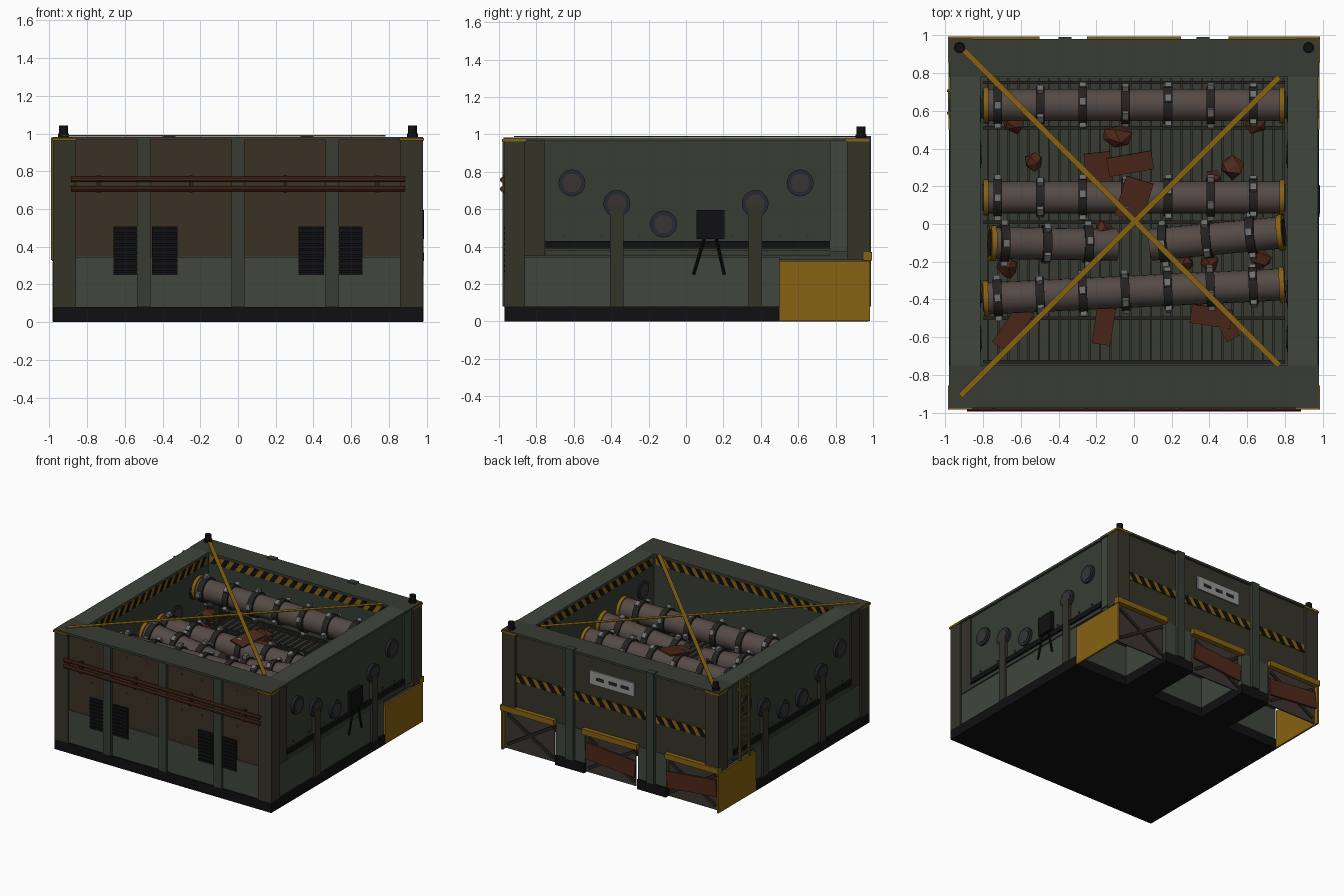
import bpy, bmesh, math, random
from mathutils import Vector, Matrix

if "Cube" in bpy.data.objects:
    bpy.data.objects.remove(bpy.data.objects["Cube"])
random.seed(4)
GREEN, LIGHT = (.038, .046, .033), (.05, .062, .046)
BROWN, POST = (.043, .03, .017), (.035, .033, .022)
BLACK, YELLOW = (.005, .005, .006), (.24, .12, .006)
RUST, STEEL, BAND = (.075, .021, .01), (.09, .068, .06), (.018, .017, .015)
SIGN, BOLT, BLUE = (.3, .31, .31), (.16, .16, .16), (.018, .021, .03)
mats = {}


def finish(name, bm, col, smooth=False):
    bmesh.ops.recalc_face_normals(bm, faces=bm.faces)
    me = bpy.data.meshes.new(name)
    bm.to_mesh(me)
    bm.free()
    if col not in mats:
        mats[col] = bpy.data.materials.new("paint_%d" % len(mats))
        mats[col].diffuse_color = (*col, 1)
    me.materials.append(mats[col])
    ob = bpy.data.objects.new(name, me)
    bpy.context.collection.objects.link(ob)
    if smooth:
        bpy.ops.object.select_all(action='DESELECT')
        ob.select_set(True)
        bpy.context.view_layer.objects.active = ob
        bpy.ops.object.shade_smooth_by_angle(angle=math.radians(35))
    return ob


def add_box(bm, c, s, rot=None):
    m = Matrix.Translation(c) @ (rot or Matrix()) @ Matrix.Diagonal((*s, 1))
    bmesh.ops.create_cube(bm, size=1, matrix=m)


def boxes(name, col, items):
    bm = bmesh.new()
    for x0, x1, y0, y1, z0, z1 in items:
        add_box(bm, ((x0+x1)/2, (y0+y1)/2, (z0+z1)/2), (abs(x1-x0), abs(y1-y0), abs(z1-z0)))
    return finish(name, bm, col)


def add_rod(bm, p, q, r, n=16):
    p, q = Vector(p), Vector(q)
    d = q - p
    m = Matrix.Translation((p+q)/2) @ d.to_track_quat('Z', 'Y').to_matrix().to_4x4()
    bmesh.ops.create_cone(bm, cap_ends=True, segments=n, radius1=r, radius2=r, depth=d.length, matrix=m)


def rods(name, col, items, n=16):
    bm = bmesh.new()
    for p, q, r in items:
        add_rod(bm, p, q, r, n)
    return finish(name, bm, col, True)


def both(x0, x1, *rest):
    return [(x0, x1, *rest), (-x1, -x0, *rest)]


def hazard(name, p, q, h, normal):
    # yellow strip with slanted black bars, raised along the normal
    p, q, n = Vector(p), Vector(q), Vector(normal)
    d, up = (q-p).normalized(), Vector((0, 0, h))
    L = (q-p).length
    k = max(2, round(L/.09))
    st = L/k
    spans = [("yellow", YELLOW, 0, [(0, L, 0)]), ("black", BLACK, .003, [(i*st, i*st+st*.5, st*.5) for i in range(k)])]
    for tag, col, off, sp in spans:
        bm = bmesh.new()
        for a, b, sk in sp:
            base = [p+d*a, p+d*b, p+d*(b+sk)+up, p+d*(a+sk)+up]
            lo = [bm.verts.new(v-n*.004) for v in base]
            hi = [bm.verts.new(v+n*(.004+off)) for v in base]
            bm.faces.new(lo)
            bm.faces.new(hi)
            for i in range(4):
                bm.faces.new((lo[i], lo[(i+1) % 4], hi[(i+1) % 4], hi[i]))
        finish(name + "_" + tag, bm, col)


# base with three rear bays
def footprint(w, y0, y1, z0, z1):
    return [(-w, w, y0, .5, z0, z1)] + both(.24, .5, .5, y1, z0, z1)


boxes("base_skirt", BLACK, footprint(.98, -.97, .975, 0, .08))
boxes("lower_body", LIGHT, footprint(.965, -.96, .965, .08, .345))
boxes("floor_block", GREEN, [(-.955, .955, -.95, .955, .33, .53)])

# walls and rim
boxes("side_walls", GREEN, both(.82, .955, -.95, .955, .53, .965))
boxes("front_wall", BROWN, [(-.86, .86, -.955, -.78, .35, .965)])
boxes("rear_wall", POST, [(-.86, .86, .8, .96, .345, .965)])
boxes("inner_liners", GREEN, [(-.83, .83, -.79, -.757, .53, .965), (-.83, .83, .787, .81, .53, .965)])
boxes("rim_ends", GREEN, [(-.98, .98, -.975, -.75, .965, .983), (-.98, .98, .78, .98, .965, .983)])
boxes("rim_sides", LIGHT, both(.815, .975, -.75, .78, .965, .983))
boxes("corner_posts", POST, both(.86, .98, -.97, -.86, .08, .965) + both(.86, .98, .86, .98, .33, .965))
boxes("side_corner_panels", POST, both(.95, .966, -.86, -.755, .35, .965))
boxes("side_rear_panels", LIGHT, both(.95, .966, .77, .86, .37, .965))
boxes("corner_caps", YELLOW, [(sx*.855, sx*.985, sy*.855, sy*.983, .962, .976) for sx in (-1, 1) for sy in (-1, 1)])
boxes("side_strips", BLACK, both(.95, .972, -.75, .77, .39, .43))
boxes("side_sills", GREEN, both(.95, .97, -.75, .77, .35, .38))
boxes("side_ribs", POST, both(.95, .982, -.405, -.335, .08, .62) + both(.95, .982, .335, .405, .08, .62))
boxes("front_ribs", GREEN, [(x-.035, x+.035, -.98, -.94, .08, .97) for x in (-.5, 0, .5)])
boxes("rear_ribs", GREEN, both(.33, .4, .94, .99, .08, .99))

# front vents with slats
vent, slat = [], []
for c in (-.49, .49):
    for a, b in ((-.17, -.035), (.035, .17)):
        vent.append((c+a, c+b, -.966, -.94, .25, .5))
        slat += [(c+a, c+b, -.974, -.96, .262+i*.029, .274+i*.029) for i in range(9)]
boxes("vent_backs", BLACK, vent)
boxes("vent_slats", BLACK, slat)

# front conduit pipes and clamps
rods("front_conduits", RUST, [((-.885, -.98, z), (.885, -.98, z), .015) for z in (.708, .757)], 10)
boxes("conduit_clamps", BAND, [(x-.01, x+.01, -.982, -.94, .685, .78) for x in (-.74, -.25, .25, .74)])

# wall bolts
rods("wall_bolts", POST, [((x, -.95, z), (x, -.96, z), .008) for x in (-.66, -.34, -.16, .16, .34, .66) for z in (.62, .91)]
     + [((s*.95, y, .46), (s*.962, y, .46), .008) for s in (-1, 1) for y in (-.65, -.45, -.25, .25, .5, .65)], 8)

# portholes, outside and inside
ring, glass = [], []
for s in (-1, 1):
    for y, z in ((-.61, .74), (-.37, .63), (-.12, .52), (.12, .52), (.37, .63), (.61, .74)):
        if s == 1 and y == .12:
            continue
        ring.append(((s*.94, y, z), (s*.974, y, z), .072))
        glass.append(((s*.94, y, z), (s*.978, y, z), .05))
        if z > .6:
            ring.append(((s*.83, y, z), (s*.81, y, z), .072))
            glass.append(((s*.83, y, z), (s*.806, y, z), .05))
rods("porthole_rings", BLUE, ring, 20)
rods("porthole_discs", (.04, .034, .034), glass, 20)

# control box and cables on the right side
boxes("control_box", BLACK, [(.95, .985, .055, .205, .44, .595)])
rods("control_cables", BLACK, [((.975, .1, .45), (.975, .04, .25), .008), ((.975, .16, .45), (.975, .205, .25), .008)], 8)

# ladder on the left side
boxes("ladder", (.12, .085, .015), [(-.99, -.975, y, y+.014, .33, .98) for y in (.58, .7)]
      + [(-.987, -.977, .58, .714, .37+i*.065, .38+i*.065) for i in range(10)]
      + [(-.98, -.95, y, y+.014, z, z+.014) for y in (.58, .7) for z in (.4, .9)])

# rear bays: yellow guards, lintels, backing doors, braces, planks
boxes("bay_guards", YELLOW, both(.968, .983, .5, .985, .003, .322))
boxes("bay_lintels", YELLOW, [(-.25, .25, .95, .995, .325, .37)] + both(.5, .983, .95, .995, .325, .37)
      + both(.95, .985, .96, .995, .325, .37))
boxes("bay_doors", (.045, .036, .03), [(x-.225, x+.225, .945, .955, .01, .33) for x in (-.74, .01, .745)])
bm = bmesh.new()
for cx in (-.735, 0, .735):
    for t in (.54, -.54):
        add_box(bm, (cx, .961, .17), (.48, .012, .024), Matrix.Rotation(t, 4, 'Y'))
finish("bay_braces", bm, BAND)
bm = bmesh.new()
for cx, t in ((-.735, .1), (0, -.08)):
    add_box(bm, (cx, .974, .175), (.45, .014, .135), Matrix.Rotation(t, 4, 'Y'))
finish("bay_planks", bm, RUST)

# hazard strips and sign
for a, b in ((-.86, -.4), (-.33, .33), (.4, .86)):
    hazard("rear_hazard", (a, .962, .58), (b, .962, .58), .065, (0, 1, 0))
for y, n in ((-.757, 1), (.787, -1)):
    hazard("inner_end_hazard", (-.8, y, .895), (.8, y, .895), .065, (0, n, 0))
for s in (-1, 1):
    hazard("inner_side_hazard", (s*.82, -.73, .895), (s*.82, .76, .895), .065, (-s, 0, 0))
boxes("sign_plate", SIGN, [(-.21, .19, .955, .972, .745, .855)])
boxes("sign_marks", BAND, [(-.16+i*.11, -.09+i*.11, .96, .975, .785, .81) for i in range(3)])

# corner beacons
rods("beacons", BLACK, [((s*.925, .935, .98), (s*.925, .935, 1.042), .024) for s in (-1, 1)]
     + [((s*.925, .935, .98), (s*.925, .935, 1.0), .03) for s in (-1, 1)], 14)

# crossed tapes over the opening
bm = bmesh.new()
for a, b in (((-.9, .92), (.77, -.75)), ((.77, .78), (-.92, -.91))):
    d = Vector(b) - Vector(a)
    add_box(bm, ((a[0]+b[0])/2, (a[1]+b[1])/2, .988), (d.length, .03, .006), Matrix.Rotation(math.atan2(d.y, d.x), 4, 'Z'))
finish("crossed_tapes", bm, YELLOW)

# floor grating
boxes("grating_slats", POST, [(-.78+i*.054, -.768+i*.054, -.74, .77, .53, .55) for i in range(30)])
boxes("grating_bars", BAND, [(-.8, .8, y-.009, y+.009, .53, .558) for y in (-.73, -.5, .01, .51, .75)])


# large pipes with bands, bolts and end flanges
def big_pipe(name, p, q, ends):
    p, q = Vector(p), Vector(q)
    d = (q-p).normalized()
    L = (q-p).length
    rods(name, STEEL, [(p, q, .085)], 20)
    k = max(3, round(L/.22))
    pts = [p+d*L*(i+.3)/k for i in range(k)]
    rods(name + "_bands", BAND, [(c-d*.023, c+d*.023, .1) for c in pts], 20)
    bm = bmesh.new()
    rot = d.to_track_quat('X', 'Z').to_matrix().to_4x4()
    for i, c in enumerate(pts):
        for t in range(4):
            m = rot @ Matrix.Rotation(t*math.pi/2+i*.7, 4, 'X')
            add_box(bm, c + m @ Vector((0, 0, .107)), (.034, .04, .03), m)
    finish(name + "_bolts", bm, BOLT)
    rim, cap = [], []
    for e in ends:
        c, o = (p, -d) if e == 0 else (q, d)
        rim.append((c-o*.02, c+o*.008, .096))
        cap += [(c, c+o*.012, .072)]
    rods(name + "_flanges", YELLOW, rim, 20)
    rods(name + "_caps", BAND, cap, 20)


big_pipe("rear_pipe", (-.79, .63, .76), (.79, .63, .76), (0, 1))
big_pipe("middle_pipe", (-.79, .14, .635), (.79, .14, .635), (0, 1))
big_pipe("broken_pipe_left", (-.755, -.1, .69), (-.09, -.11, .61), (0,))
big_pipe("broken_pipe_right", (.09, -.11, .61), (.785, -.045, .7), (1,))
big_pipe("front_pipe", (-.79, -.395, .69), (.79, -.32, .71), (0, 1))

# pipe saddles
boxes("pipe_saddles", BAND, [(x-.03, x+.03, y-.06, y+.06, .53, z) for x, y, z in
                             ((-.6, .63, .69), (.6, .63, .69), (-.6, -.386, .62), (.6, -.33, .63))])

# rust planks
bm = bmesh.new()
for x, y, z, w, l, a in ((-.64, -.55, .59, .1, .25, -.6), (-.16, -.54, .58, .1, .2, -.15), (.41, -.49, .58, .22, .1, -.15),
                         (-.02, .32, .61, .24, .1, .17), (-.19, .3, .58, .14, .16, .1), (0, .13, .745, .15, .22, -.3),
                         (.48, -.52, .57, .08, .2, .5)):
    add_box(bm, (x, y, z), (w, l, .014), Matrix.Rotation(a, 4, 'Z') @ Matrix.Rotation(.15, 4, 'X'))
finish("rust_planks", bm, RUST)

# rubble
bm = bmesh.new()
for x, y, r in ((-.64, .54, .06), (-.53, .33, .05), (-.09, .46, .075), (.52, .3, .06), (.64, .53, .06), (.67, -.18, .06),
                (-.67, -.23, .06), (.4, -.2, .055), (.27, -.2, .045), (-.16, -.03, .06), (.42, .24, .05)):
    v = bmesh.ops.create_icosphere(bm, subdivisions=1, radius=r,
                                   matrix=Matrix.Translation((x, y, .55+r)) @ Matrix.Rotation(x*9, 4, 'X'))["verts"]
    for p in v:
        p.co += Vector([random.uniform(-.2, .2)*r for _ in range(3)])
finish("rubble", bm, RUST)

for m in bpy.data.materials:
    if m.users and not m.is_grease_pencil:
        m.use_nodes = True
        m.node_tree.nodes["Principled BSDF"].inputs["Base Color"].default_value = m.diffuse_color
